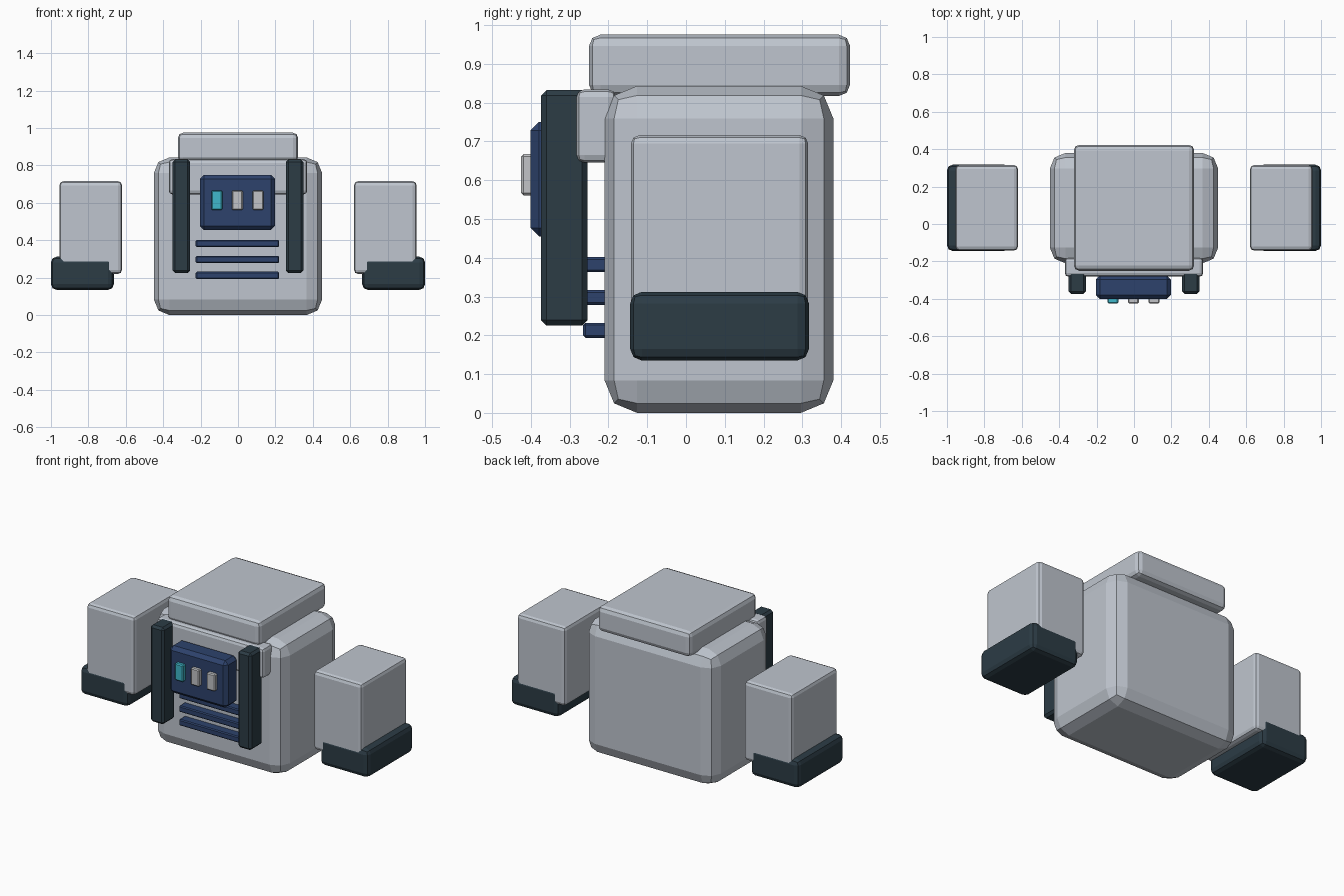
import bpy, bmesh

if "Cube" in bpy.data.objects:
    bpy.data.objects.remove(bpy.data.objects["Cube"])


def material(name, rgb):
    m = bpy.data.materials.new(name)
    m.diffuse_color = (*rgb, 1.0)
    m.use_nodes = True
    m.node_tree.nodes["Principled BSDF"].inputs["Base Color"].default_value = m.diffuse_color
    return m


GREY = material("light grey", (0.52, 0.56, 0.62))
DARK = material("dark slate", (0.025, 0.045, 0.06))
NAVY = material("navy blue", (0.026, 0.055, 0.15))
CYAN = material("cyan", (0.05, 0.48, 0.60))
SILVER = material("silver", (0.54, 0.55, 0.57))


def block(name, x, y, z, bevel, mat, segments=2):
    """Bevelled box spanning the given (min, max) ranges."""
    bm = bmesh.new()
    bmesh.ops.create_cube(bm, size=1.0)
    for v in bm.verts:
        for i, (lo, hi) in enumerate((x, y, z)):
            v.co[i] = hi if v.co[i] > 0 else lo
    bmesh.ops.bevel(bm, geom=bm.edges[:], offset=bevel, segments=segments,
                    profile=0.5, affect='EDGES', clamp_overlap=True)
    bmesh.ops.recalc_face_normals(bm, faces=bm.faces[:])
    mesh = bpy.data.meshes.new(name)
    bm.to_mesh(mesh)
    bm.free()
    mesh.materials.append(mat)
    obj = bpy.data.objects.new(name, mesh)
    bpy.context.collection.objects.link(obj)
    return obj


def pair(name, x, y, z, bevel, mat, segments=2):
    """Block on the right plus its mirror on the left."""
    block(name + "_right", x, y, z, bevel, mat, segments)
    block(name + "_left", (-x[1], -x[0]), y, z, bevel, mat, segments)


# Torso, top lid and front collar
block("torso", (-0.45, 0.45), (-0.21, 0.38), (0.0, 0.843), 0.084, GREY)
block("top_lid", (-0.322, 0.322), (-0.25, 0.423), (0.817, 0.975), 0.029, GREY)
block("collar", (-0.37, 0.37), (-0.282, -0.18), (0.645, 0.834), 0.02, GREY)

# Front straps
pair("strap", (0.256, 0.35), (-0.374, -0.254), (0.225, 0.832), 0.014, DARK, 1)

# Chest panel and its buttons
block("chest_panel", (-0.204, 0.198), (-0.401, -0.275), (0.455, 0.75), 0.022, NAVY, 1)
for i, mat in enumerate((CYAN, SILVER, SILVER)):
    cx = -0.113 + 0.11 * i
    block(f"button_{i + 1}", (cx - 0.029, cx + 0.029), (-0.425, -0.39),
          (0.561, 0.667), 0.006, mat, 1)

# Horizontal slats below the panel
for i in range(3):
    z = 0.193 + 0.085 * i
    block(f"slat_{i + 1}", (-0.226, 0.22), (-0.265, -0.19), (z, z + 0.039), 0.006, NAVY, 1)

# Side boxes with dark bases
pair("side_box", (0.62, 0.955), (-0.142, 0.315), (0.22, 0.716), 0.022, GREY)
pair("side_base", (0.664, 1.0), (-0.144, 0.317), (0.135, 0.312), 0.03, DARK)
